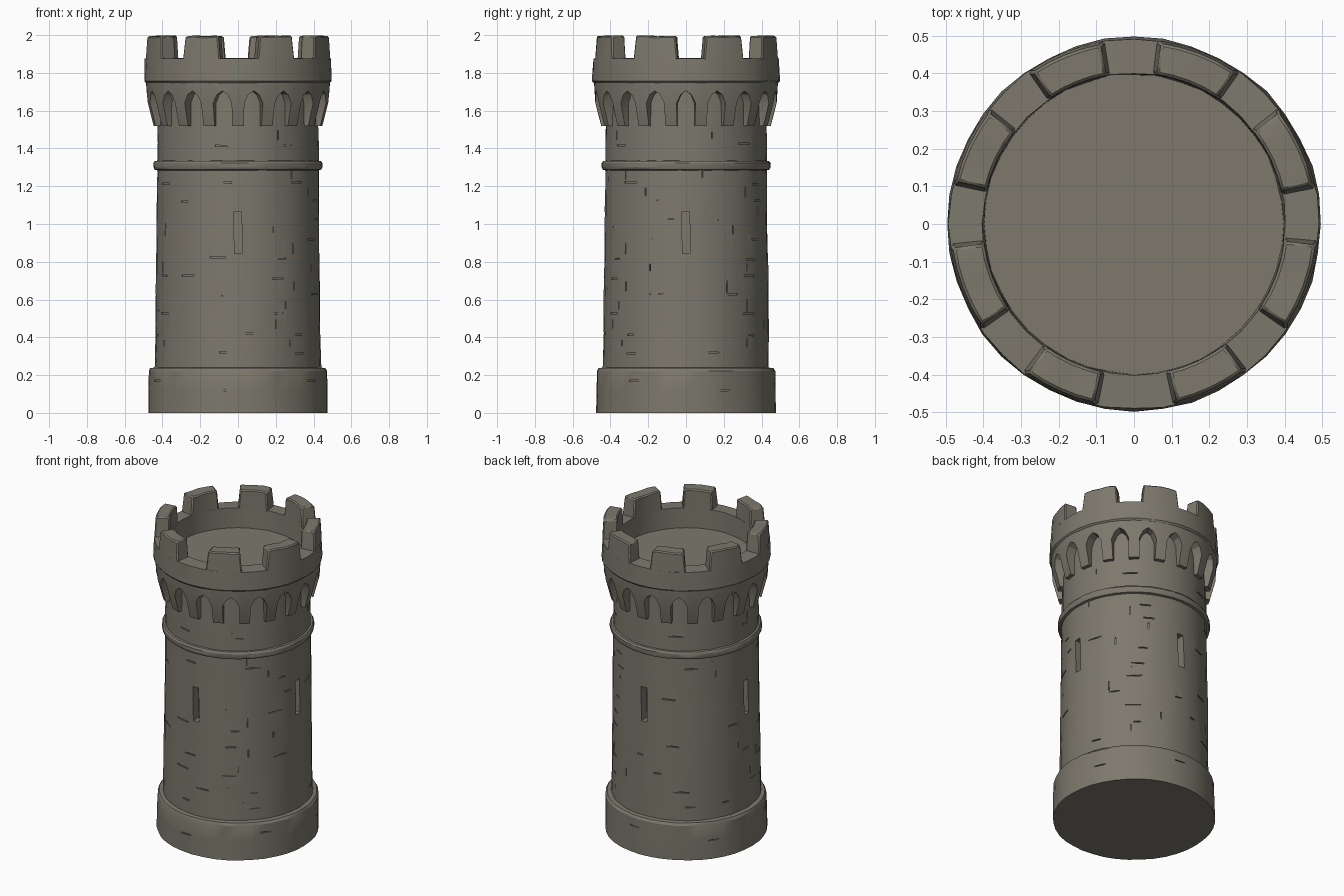
import bpy, bmesh, math, random
from mathutils import Matrix, Vector

if "Cube" in bpy.data.objects:
    bpy.data.objects.remove(bpy.data.objects["Cube"])

random.seed(4)
SEG = 40

stone = bpy.data.materials.new("grey_brown_stone")
stone.diffuse_color = (0.205, 0.19, 0.152, 1)
stone.use_nodes = True
stone.node_tree.nodes["Principled BSDF"].inputs["Base Color"].default_value = stone.diffuse_color


def polar(r, deg, z):
    a = math.radians(deg)
    return Vector((r * math.cos(a), r * math.sin(a), z))


def finish(name, bm):
    me = bpy.data.meshes.new(name)
    bm.to_mesh(me)
    bm.free()
    me.materials.append(stone)
    ob = bpy.data.objects.new(name, me)
    bpy.context.collection.objects.link(ob)
    return ob


def lathe(name, profile, jitter):
    """Spin (radius, z) points, bottom to top; zero radius makes a pole."""
    bm = bmesh.new()
    rows = []
    for r, z in profile:
        if r == 0:
            rows.append([bm.verts.new((0, 0, z))] * SEG)
        else:
            rows.append([bm.verts.new(polar(r + random.uniform(-jitter, jitter), 360 * j / SEG, z))
                         for j in range(SEG)])
    for lo, hi in zip(rows, rows[1:]):
        for j in range(SEG):
            k = (j + 1) % SEG
            quad = list(dict.fromkeys((lo[j], lo[k], hi[k], hi[j])))
            bm.faces.new(quad)
    return finish(name, bm)


def add_box(bm, r0, r1, deg, z, width, height, tilt=0):
    """Box pointing outwards from the axis at a given angle."""
    m = (Matrix.Rotation(math.radians(deg), 4, 'Z')
         @ Matrix.Translation(((r0 + r1) / 2, 0, z))
         @ Matrix.Rotation(math.radians(tilt), 4, 'X')
         @ Matrix.Diagonal((r1 - r0, width, height, 1)))
    bmesh.ops.create_cube(bm, size=1, matrix=m)


# Tower body: plinth, shaft, parapet ring and roof floor in one closed profile
shaft = [(0.439 - 0.014 * (z - 0.24) / 1.3, z)
         for z in (0.24, 0.42, 0.6, 0.8, 1.0, 1.2, 1.4, 1.55, 1.745)]
body = lathe("tower_body",
             [(0, 0), (0.476, 0), (0.475, 0.12), (0.473, 0.222), (0.464, 0.237)] + shaft +
             [(0.487, 1.747), (0.497, 1.758), (0.492, 1.875), (0.402, 1.878),
              (0.398, 1.75), (0, 1.75)], 0.0025)

# Cutter: four arrow slits and shallow cracks between the stones
bm = bmesh.new()
for k in range(4):
    add_box(bm, 0.375, 0.5, 90 * k, 0.955, 0.042, 0.22, 1.5)


def clear_of_slits(deg, z):
    d = abs((deg + 45) % 90 - 45)
    return d > 10 or not 0.78 < z < 1.13


for course in range(1, 13):
    z = 0.22 + 0.1 * course
    if abs(z - 1.31) < 0.05:
        continue
    for k in range(5):
        deg = k * 72 + random.uniform(8, 64)
        r = 0.439 - 0.014 * (z - 0.24) / 1.3
        if clear_of_slits(deg, z):
            add_box(bm, r - 0.009, r + 0.03, deg, z + random.uniform(-0.01, 0.01),
                    random.uniform(0.04, 0.1), 0.007, random.uniform(-2, 2))
        deg = k * 72 + random.uniform(0, 72)
        if k % 2 == 0 and clear_of_slits(deg, z):
            add_box(bm, r - 0.009, r + 0.03, deg, z + 0.05, 0.006, random.uniform(0.03, 0.07))
for k in range(6):
    add_box(bm, 0.466, 0.5, k * 60 + 25, 0.12 + 0.05 * (k % 2), 0.07, 0.006)
cutter = finish("crack_cutter", bm)
cutter.hide_render = True

mod = body.modifiers.new("cuts", 'BOOLEAN')
mod.operation = 'DIFFERENCE'
mod.solver = 'EXACT'
mod.use_self = True
mod.object = cutter
bpy.context.view_layer.update()
dg = bpy.context.evaluated_depsgraph_get()
cut_mesh = bpy.data.meshes.new_from_object(body.evaluated_get(dg))
body.modifiers.clear()
body.data = cut_mesh
bpy.data.objects.remove(cutter)

# String course below the corbels
lathe("string_course", [(0.42, 1.282), (0.442, 1.288), (0.447, 1.3), (0.447, 1.322),
                        (0.44, 1.333), (0.42, 1.336)], 0.002)

# Corbels with pointed arches: 18 bays, skin first, then edges run inwards
def corbel_radius(z):
    if z < 1.64:
        return 0.449 + 0.031 * (z - 1.52) / 0.12
    return 0.48 + 0.007 * (z - 1.64) / 0.11


bm = bmesh.new()
half = [(-10, -6, 1.64, 1.64), (-6, -3.4, 1.64, 1.685), (-3.4, 0, 1.685, 1.705)]
cells = half + [(-b, -a, zb, za) for a, b, za, zb in reversed(half)]


def skin(a0, a1, lo0, lo1, hi):
    pts = ((a0, lo0), (a1, lo1), (a1, hi), (a0, hi))
    bm.faces.new([bm.verts.new(polar(corbel_radius(z), a, z)) for a, z in pts])


for bay in range(18):
    mid = -80 + 20 * bay
    for a, b, za, zb in cells:
        skin(mid + a, mid + b, za, zb, 1.75)
    skin(mid - 10, mid - 6, 1.52, 1.52, 1.64)
    skin(mid + 6, mid + 10, 1.52, 1.52, 1.64)
bmesh.ops.remove_doubles(bm, verts=bm.verts, dist=0.0005)
rim = [e for e in bm.edges if e.is_boundary and min(v.co.z for v in e.verts) < 1.74]
new = bmesh.ops.extrude_edge_only(bm, edges=rim)["geom"]
for v in new:
    if isinstance(v, bmesh.types.BMVert):
        s = 0.415 / v.co.xy.length
        v.co.x *= s
        v.co.y *= s
bmesh.ops.recalc_face_normals(bm, faces=bm.faces)
finish("corbel_arches", bm)

# Merlons: eight curved, slightly tapered blocks
spans = [(12, 38), (56, 82), (100, 124), (142, 167),
         (187, 214), (234, 258), (283, 307), (326, 354)]
for n, (a0, a1) in enumerate(spans):
    bm = bmesh.new()
    steps = 4
    rings = []
    for i in range(steps + 1):
        t = i / steps
        low = a0 - 0.8 + (a1 - a0 + 1.6) * t
        top = a0 + 0.6 + (a1 - a0 - 1.2) * t
        z = 1.995 + random.uniform(-0.004, 0.004)
        rings.append([bm.verts.new(p) for p in (
            polar(0.492, low, 1.872), polar(0.485, top, z),
            polar(0.402, top, z), polar(0.4, low, 1.872))])
    for p, q in zip(rings, rings[1:]):
        for i in range(3):
            bm.faces.new((p[i], q[i], q[i + 1], p[i + 1]))
    bm.faces.new(rings[0])
    bm.faces.new(rings[-1][::-1])
    bmesh.ops.recalc_face_normals(bm, faces=bm.faces)
    ob = finish(f"merlon_{n + 1}", bm)
    bev = ob.modifiers.new("worn_edges", 'BEVEL')
    bev.width = 0.007
    bev.segments = 1
    bev.limit_method = 'ANGLE'
    bev.angle_limit = math.radians(50)

# Smooth shading with sharp edges kept
for ob in bpy.context.scene.objects:
    ob.select_set(True)
bpy.context.view_layer.objects.active = body
bpy.ops.object.shade_smooth_by_angle(angle=math.radians(25))
